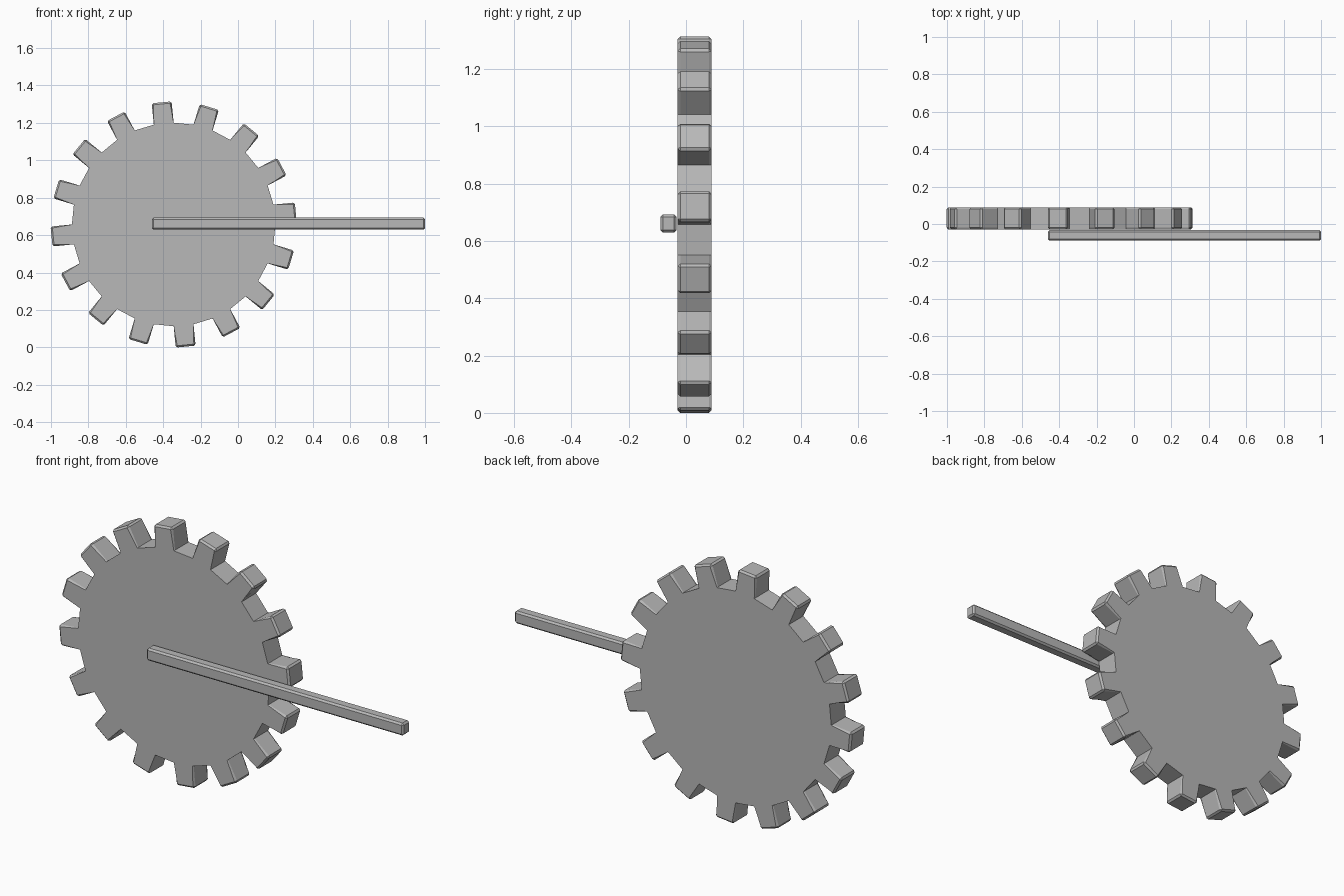
import bpy, bmesh, math

if "Cube" in bpy.data.objects:
    bpy.data.objects.remove(bpy.data.objects["Cube"])

CENTRE_X, CENTRE_Z = -0.344, 0.657
SIDES = 32                 # alternate sides carry a tooth
ROOT_R = 0.544             # corner radius of the disc
TIP = 0.656                # distance from the centre to a tooth tip face
Y_FRONT, Y_BACK = -0.029, 0.089
BEVEL = 0.009

grey = bpy.data.materials.new("grey")
grey.diffuse_color = (0.48, 0.48, 0.48, 1)
grey.use_nodes = True
grey.node_tree.nodes["Principled BSDF"].inputs["Base Color"].default_value = grey.diffuse_color


def finish(bm, name):
    bmesh.ops.recalc_face_normals(bm, faces=bm.faces[:])
    mesh = bpy.data.meshes.new(name)
    bm.to_mesh(mesh)
    bm.free()
    mesh.materials.append(grey)
    obj = bpy.data.objects.new(name, mesh)
    bpy.context.collection.objects.link(obj)


def chamfer(bm, edges):
    bmesh.ops.bevel(bm, geom=edges, offset=BEVEL, offset_type='OFFSET',
                    segments=1, profile=0.5, affect='EDGES', clamp_overlap=True)


# Gear wheel: polygon disc with straight-sided teeth on every other side
step = 2 * math.pi / SIDES
apothem = ROOT_R * math.cos(step / 2)
half = ROOT_R * math.sin(step / 2)
outline = []
for i in range(SIDES // 2):
    a = math.radians(5.625) + i * 2 * step
    ca, sa = math.cos(a), math.sin(a)
    for r, t in ((apothem, -half), (TIP, -half), (TIP, half), (apothem, half)):
        outline.append((CENTRE_X + r * ca - t * sa, CENTRE_Z + r * sa + t * ca))

bm = bmesh.new()
face = bm.faces.new([bm.verts.new((x, Y_FRONT, z)) for x, z in outline])
ext = bmesh.ops.extrude_face_region(bm, geom=[face])
for v in ext["geom"]:
    if isinstance(v, bmesh.types.BMVert):
        v.co.y = Y_BACK
bmesh.ops.recalc_face_normals(bm, faces=bm.faces[:])


def is_tip(v):
    return math.hypot(v.co.x - CENTRE_X, v.co.z - CENTRE_Z) > 0.6


# Only the teeth have softened edges
chamfer(bm, [e for e in bm.edges if any(is_tip(v) for v in e.verts)])
finish(bm, "gear_wheel")

# Straight bar lying across the front of the wheel
bm = bmesh.new()
bmesh.ops.create_cube(bm, size=1)
for v in bm.verts:
    v.co.x = 0.27 + v.co.x * 1.46
    v.co.y = -0.061 + v.co.y * 0.056
    v.co.z = 0.661 + v.co.z * 0.064
chamfer(bm, bm.edges[:])
finish(bm, "bar")
